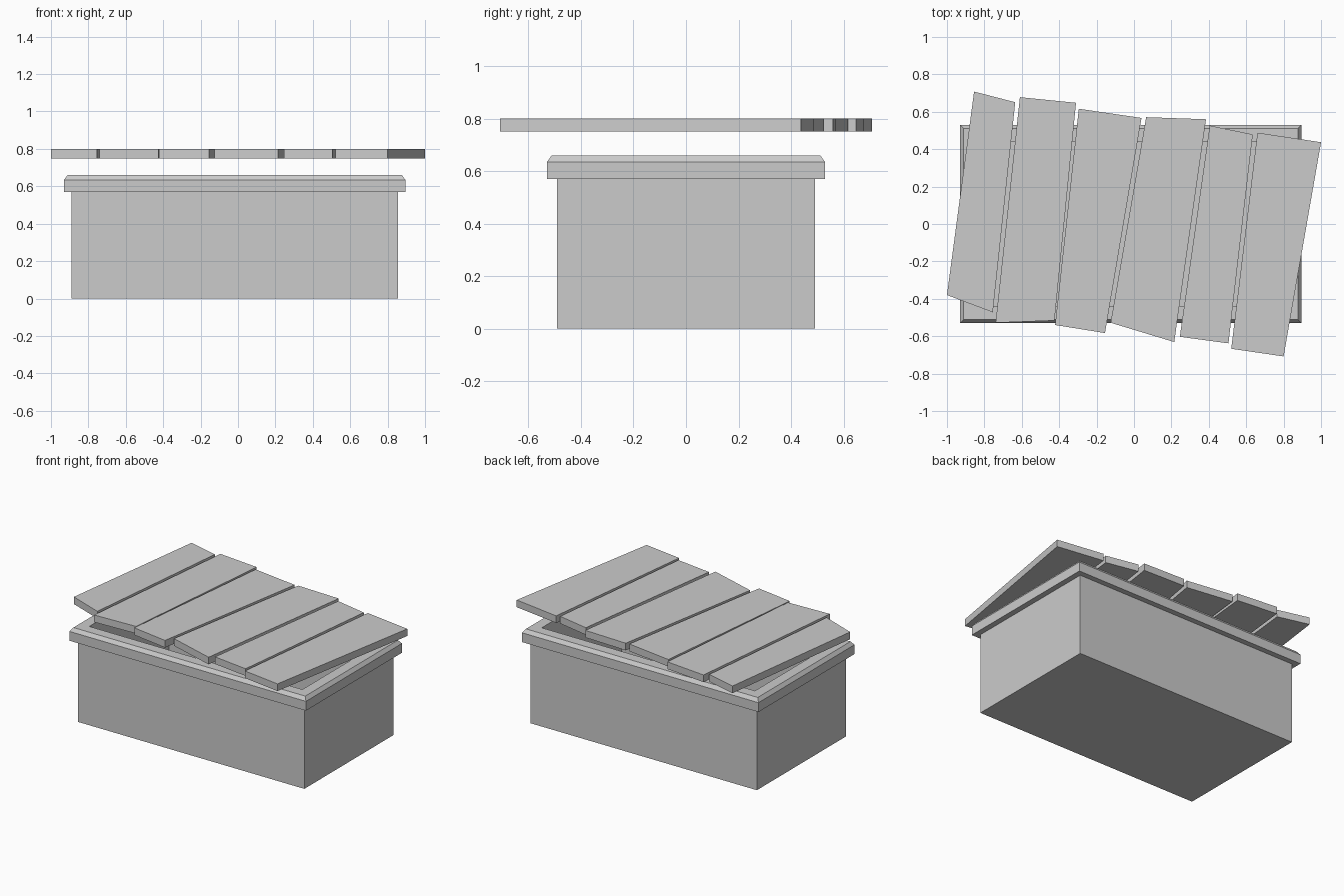
import bpy, bmesh

if "Cube" in bpy.data.objects:
    bpy.data.objects.remove(bpy.data.objects["Cube"])


def make_object(name, bm):
    bmesh.ops.recalc_face_normals(bm, faces=bm.faces[:])
    mesh = bpy.data.meshes.new(name)
    bm.to_mesh(mesh)
    bm.free()
    obj = bpy.data.objects.new(name, mesh)
    bpy.context.collection.objects.link(obj)
    return obj


def loft(name, rings, closed=False):
    """Join rings of points with quads; cap both ends unless closed in a loop."""
    bm = bmesh.new()
    loops = [[bm.verts.new(p) for p in ring] for ring in rings]
    pairs = list(zip(loops, loops[1:]))
    if closed:
        pairs.append((loops[-1], loops[0]))
    else:
        bm.faces.new(loops[0])
        bm.faces.new(loops[-1])
    for a, b in pairs:
        for i in range(len(a)):
            j = (i + 1) % len(a)
            bm.faces.new((a[i], a[j], b[j], b[i]))
    return make_object(name, bm)


CX = -0.0175


def rect(hx, hy, z):
    return [(CX + sx * hx, sy * hy, z)
            for sx, sy in ((-1, -1), (1, -1), (1, 1), (-1, 1))]


# Hollow box with thick walls and a floor
loft("box_body", [rect(0.822, 0.440, 0.04), rect(0.822, 0.440, 0.57),
                  rect(0.873, 0.491, 0.57), rect(0.873, 0.491, 0.0)])

# Chamfered rim frame around the opening
loft("box_rim", [rect(0.822, 0.440, 0.57), rect(0.912, 0.529, 0.57),
                 rect(0.912, 0.529, 0.635), rect(0.894, 0.511, 0.66),
                 rect(0.822, 0.440, 0.66)], closed=True)

# Uneven lid planks: back left, back right, front right, front left
planks = [
    [(-0.855, 0.708), (-0.635, 0.651), (-0.755, -0.472), (-1.0, -0.380)],
    [(-0.610, 0.678), (-0.310, 0.648), (-0.425, -0.516), (-0.740, -0.528)],
    [(-0.295, 0.616), (0.040, 0.567), (-0.155, -0.583), (-0.422, -0.540)],
    [(0.065, 0.571), (0.385, 0.560), (0.215, -0.631), (-0.125, -0.528)],
    [(0.405, 0.526), (0.635, 0.479), (0.505, -0.638), (0.245, -0.603)],
    [(0.660, 0.488), (1.0, 0.437), (0.800, -0.708), (0.520, -0.667)],
]
for n, corners in enumerate(planks, 1):
    loft(f"lid_plank_{n}", [[(x, y, z) for x, y in corners] for z in (0.75, 0.80)])
